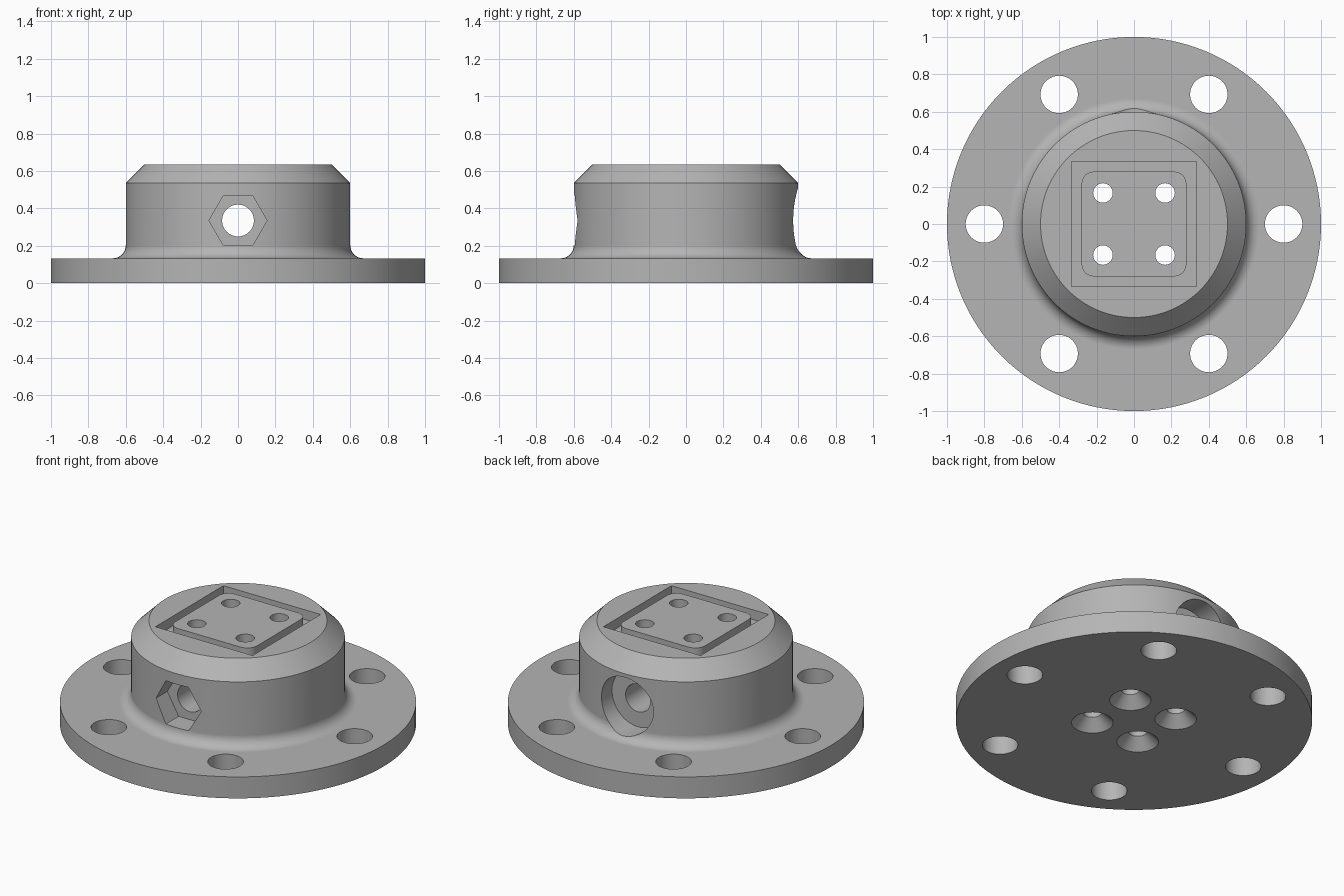
import bpy, bmesh, math
from mathutils import Matrix, Vector

cube = bpy.data.objects.get("Cube")
if cube:
    bpy.data.objects.remove(cube, do_unlink=True)

HUB_R, TOP, FLANGE_Z, BORE_Z = 0.6, 0.635, 0.133, 0.335

steel = bpy.data.materials.new("grey_metal")
grey = (0.46, 0.46, 0.46, 1)
steel.diffuse_color = grey
steel.use_nodes = True
steel.node_tree.nodes["Principled BSDF"].inputs["Base Color"].default_value = grey


def new_object(name, bm):
    bmesh.ops.recalc_face_normals(bm, faces=bm.faces)
    mesh = bpy.data.meshes.new(name)
    bm.to_mesh(mesh)
    bm.free()
    mesh.materials.append(steel)
    obj = bpy.data.objects.new(name, mesh)
    bpy.context.collection.objects.link(obj)
    return obj


def lathe(name, profile, steps=128):
    """Closed solid of revolution about z from (radius, z) points, bottom to top."""
    bm = bmesh.new()
    rings = [[bm.verts.new((r * math.cos(a), r * math.sin(a), z))
              for a in (math.tau * i / steps for i in range(steps))]
             for r, z in profile]
    for low, high in zip(rings, rings[1:]):
        for i in range(steps):
            j = (i + 1) % steps
            bm.faces.new((low[i], low[j], high[j], high[i]))
    bm.faces.new(rings[0][::-1])
    bm.faces.new(rings[-1])
    return new_object(name, bm)


def box(name, half, z0, z1, corner=0):
    """Square block with optionally rounded vertical corners."""
    bm = bmesh.new()
    bmesh.ops.create_cube(bm, size=1)
    bmesh.ops.scale(bm, vec=(2 * half, 2 * half, z1 - z0), verts=bm.verts)
    bmesh.ops.translate(bm, vec=(0, 0, (z0 + z1) / 2), verts=bm.verts)
    if corner:
        upright = [e for e in bm.edges
                   if abs(e.verts[0].co.z - e.verts[1].co.z) > 0.01]
        bmesh.ops.bevel(bm, geom=upright, offset=corner, segments=8,
                        profile=0.5, affect='EDGES')
    return new_object(name, bm)


def combine(target, tool, operation='DIFFERENCE'):
    """Apply a boolean and discard the tool."""
    mod = target.modifiers.new("boolean", 'BOOLEAN')
    mod.operation, mod.object, mod.solver = operation, tool, 'EXACT'
    graph = bpy.context.evaluated_depsgraph_get()
    mesh = bpy.data.meshes.new_from_object(target.evaluated_get(graph))
    target.modifiers.clear()
    target.data = mesh
    bpy.data.objects.remove(tool, do_unlink=True)


def sideways_cut(target, radius, y0, y1, sides):
    """Cut a prism running along y through the bore centre."""
    tool = lathe("bore_cutter", [(radius, y0), (radius, y1)], sides)
    tool.data.transform(Matrix.Translation((0, 0, BORE_Z))
                        @ Matrix.Rotation(-math.pi / 2, 4, 'X'))
    combine(target, tool)


# Flange and chamfered hub joined by a fillet
fillet = 0.07
profile = [(1, 0), (1, FLANGE_Z)]
for i in range(9):
    a = math.pi / 2 * i / 8
    profile.append((HUB_R + fillet * (1 - math.sin(a)),
                    FLANGE_Z + fillet * (1 - math.cos(a))))
profile += [(HUB_R, TOP - 0.1), (HUB_R - 0.1, TOP)]
body = lathe("flanged_hub", profile)

# Square groove around a rounded island in the top
combine(body, box("pocket_cutter", 0.333, TOP - 0.06, TOP + 0.1))
combine(body, box("island", 0.28, TOP - 0.1, TOP, 0.065), 'UNION')

# Six mounting holes in the flange
for i in range(6):
    a = math.tau * i / 6
    hole = lathe("mounting_hole_cutter", [(0.1, -0.1), (0.1, 0.3)], 48)
    hole.data.transform(Matrix.Translation((0.8 * math.cos(a), 0.8 * math.sin(a), 0)))
    combine(body, hole)

# Four through holes, countersunk from below
for sx in (-1, 1):
    for sy in (-1, 1):
        hole = lathe("countersunk_cutter",
                     [(0.137, -0.02), (0.052, 0.065), (0.052, 0.8)], 48)
        hole.data.transform(Matrix.Translation((0.166 * sx, 0.166 * sy, 0)))
        combine(body, hole)

# Cross bore, hexagonal nut pocket in front, round counterbore behind
sideways_cut(body, 0.085, -0.8, 0.8, 48)
sideways_cut(body, 0.155, -0.8, -0.47, 6)
sideways_cut(body, 0.178, 0.47, 0.8, 64)

# Smooth curved walls, sharp machined edges
bpy.ops.object.select_all(action='DESELECT')
body.select_set(True)
bpy.context.view_layer.objects.active = body
bpy.ops.object.shade_smooth_by_angle(angle=math.radians(30))
weighted = body.modifiers.new("weighted_normals", 'WEIGHTED_NORMAL')
weighted.keep_sharp = True
